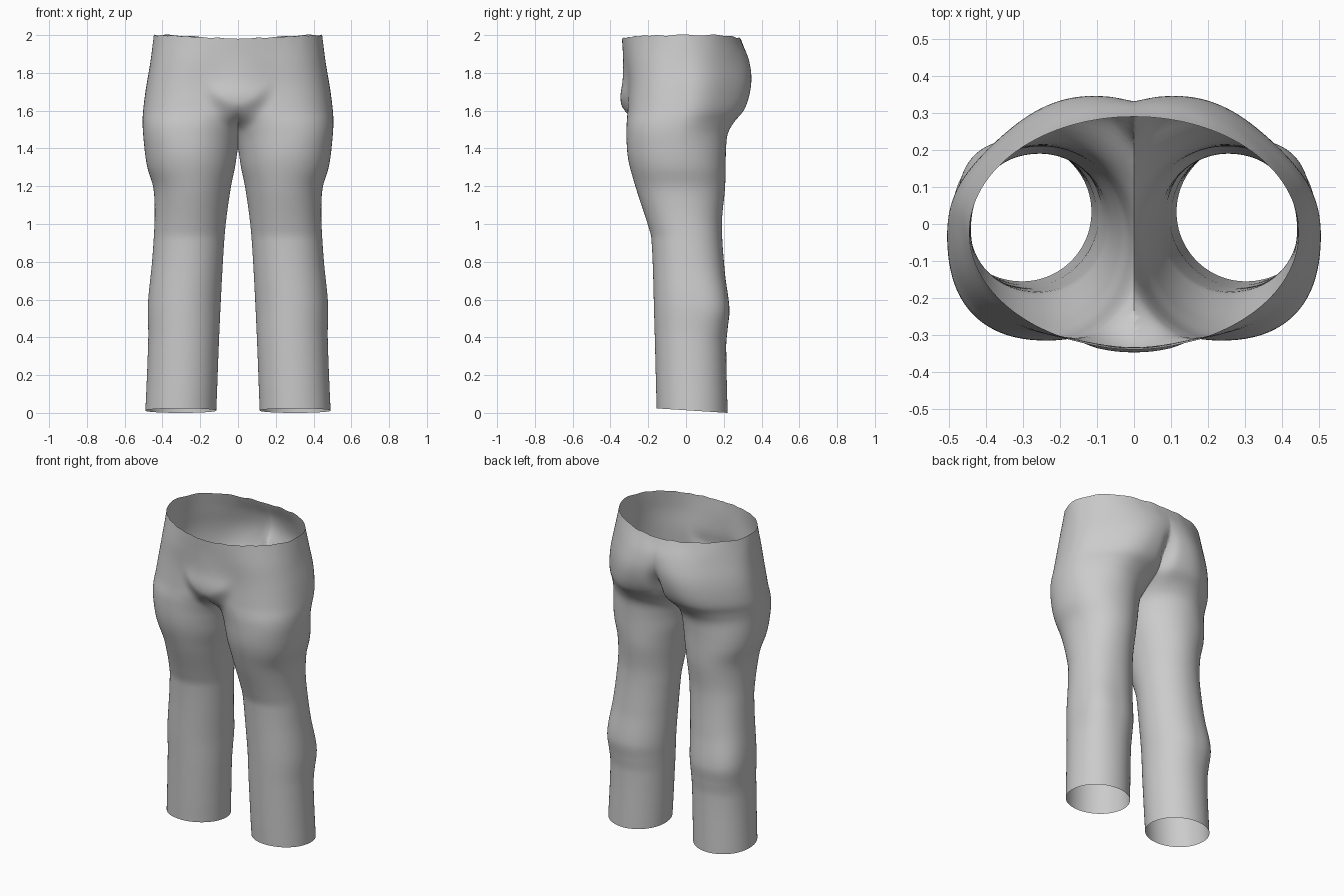
import bpy, bmesh, math
from mathutils import Matrix

default_cube = bpy.data.objects.get("Cube")
if default_cube:
    bpy.data.objects.remove(default_cube, do_unlink=True)

# Height profiles of one trouser leg: (height, value)
OUTER = [(0, .49), (.4, .475), (.57, .477), (.8, .455), (1, .442), (1.12, .442), (1.2, .45),
         (1.3, .48), (1.4, .495), (1.55, .505), (1.7, .49), (1.85, .465), (2, .445)]
INNER = [(0, .115), (.4, .1), (.8, .08), (1, .065), (1.2, .037), (1.3, .016), (1.4, 0),
         (1.47, -.02), (1.53, -.06), (1.6, -.14), (1.75, -.24), (1.88, -.35), (2, -.44)]
FRONT = [(0, -.155), (.5, -.168), (.92, -.183), (1, -.203), (1.2, -.268), (1.35, -.307),
         (1.5, -.315), (1.62, -.308), (1.75, -.306), (1.88, -.32), (2, -.335)]
BACK = [(0, .22), (.36, .213), (.45, .221), (.55, .23), (.75, .205), (1, .19), (1.2, .207),
        (1.4, .212), (1.48, .222), (1.54, .255), (1.6, .305), (1.68, .335), (1.78, .346),
        (1.88, .33), (2, .29)]
# Fullness of the outer corners of the cross-section, by height
FRONT_CORNER = [(0, .01), (1.1, .02), (1.35, .03), (1.5, .05), (1.7, .07), (1.85, .06), (2, 0)]
BACK_CORNER = [(0, .01), (.35, .03), (.57, .09), (.8, .05), (1.1, .02), (1.3, .02), (1.4, 0),
               (1.55, -.06), (1.72, -.08), (1.85, -.06), (2, 0)]
COLUMNS, ROWS = 128, 120


def sample(profile, z):
    """Smooth cubic interpolation through a profile."""
    def slope(i):
        a, b = profile[max(i - 1, 0)], profile[min(i + 1, len(profile) - 1)]
        return (b[1] - a[1]) / (b[0] - a[0])
    i = 0
    while i < len(profile) - 2 and z > profile[i + 1][0]:
        i += 1
    (z0, v0), (z1, v1) = profile[i], profile[i + 1]
    h = z1 - z0
    t = (z - z0) / h
    s = t * t * (3 - 2 * t)
    bend = t * (1 - t) * h * ((1 - t) * slope(i) - t * slope(i + 1))
    return v0 + (v1 - v0) * s + bend


def smoothstep(t):
    t = min(max(t, 0), 1)
    return t * t * (3 - 2 * t)


def smooth_min(a, b, blend):
    overlap = max(blend - abs(a - b), 0) / blend
    return min(a, b) - overlap * overlap * blend / 4


def bump(value, centre, width):
    return math.exp(-((value - centre) / width) ** 2)


def leg_point(z, angle):
    inner, outer = sample(INNER, z), sample(OUTER, z)
    front, back = sample(FRONT, z), sample(BACK, z)
    c, s = math.cos(angle), math.sin(angle)
    corner = sample(FRONT_CORNER if s < 0 else BACK_CORNER, z)
    swell = 1 + corner * math.sin(2 * angle) ** 2 * (c > 0)
    x = (inner + outer) / 2 + (outer - inner) / 2 * c * swell
    y = (front + back) / 2 + (back - front) / 2 * s * swell
    if s < 0:
        # Front pouch with a curved lower crease, blending into the hips
        crease = 1.49 + 5 * x * x
        pouch = -.333 - .014 * bump(z, 1.67, .07) + 1.1 * x * x
        y += (smooth_min(y, pouch, .02) - y) * smoothstep((z - crease) / .15)
    else:
        # Seat cleft
        y -= .04 * bump(z, 1.66, .1) * bump(x, 0, .035)
    # Slightly uneven hems
    top = smoothstep((z - 1.85) / .15)
    bottom = smoothstep((.15 - z) / .15)
    ripple = .004 * math.sin(x * 47) * math.sin(y * 31 + x * 19)
    dip = .02 * (1 - smoothstep(abs(x) / .4))
    z += top * (ripple - dip) + bottom * (.012 - .012 * s)
    return x, y, z


# Loft one leg up to the waist, then trim and mirror it at the centre seam
bm = bmesh.new()
rings = []
for row in range(ROWS + 1):
    z = 2 * row / ROWS
    rings.append([bm.verts.new(leg_point(z, math.tau * k / COLUMNS)) for k in range(COLUMNS)])
for low, high in zip(rings, rings[1:]):
    for k in range(COLUMNS):
        n = (k + 1) % COLUMNS
        bm.faces.new((low[k], low[n], high[n], high[k]))


def all_geometry():
    return bm.verts[:] + bm.edges[:] + bm.faces[:]


bmesh.ops.bisect_plane(bm, geom=all_geometry(), dist=.0001, plane_co=(0, 0, 0),
                       plane_no=(1, 0, 0), clear_inner=True)
bmesh.ops.mirror(bm, geom=all_geometry(), matrix=Matrix.Identity(4), merge_dist=.0005, axis='X')
bmesh.ops.recalc_face_normals(bm, faces=bm.faces[:])
# The shell is open, so point the normals outwards explicitly
widest = max(bm.faces, key=lambda f: f.calc_center_median().x)
if widest.normal.x < 0:
    bmesh.ops.reverse_faces(bm, faces=bm.faces[:])

mesh = bpy.data.meshes.new("trousers")
bm.to_mesh(mesh)
bm.free()
trousers = bpy.data.objects.new("trousers", mesh)
bpy.context.collection.objects.link(trousers)

# Plain grey cloth
cloth = bpy.data.materials.new("grey cloth")
cloth.use_nodes = True
cloth.diffuse_color = (.6, .6, .6, 1)
cloth.node_tree.nodes["Principled BSDF"].inputs["Base Color"].default_value = (.6, .6, .6, 1)
mesh.materials.append(cloth)

bpy.ops.object.select_all(action='DESELECT')
trousers.select_set(True)
bpy.context.view_layer.objects.active = trousers
bpy.ops.object.shade_smooth_by_angle(angle=math.radians(50))
